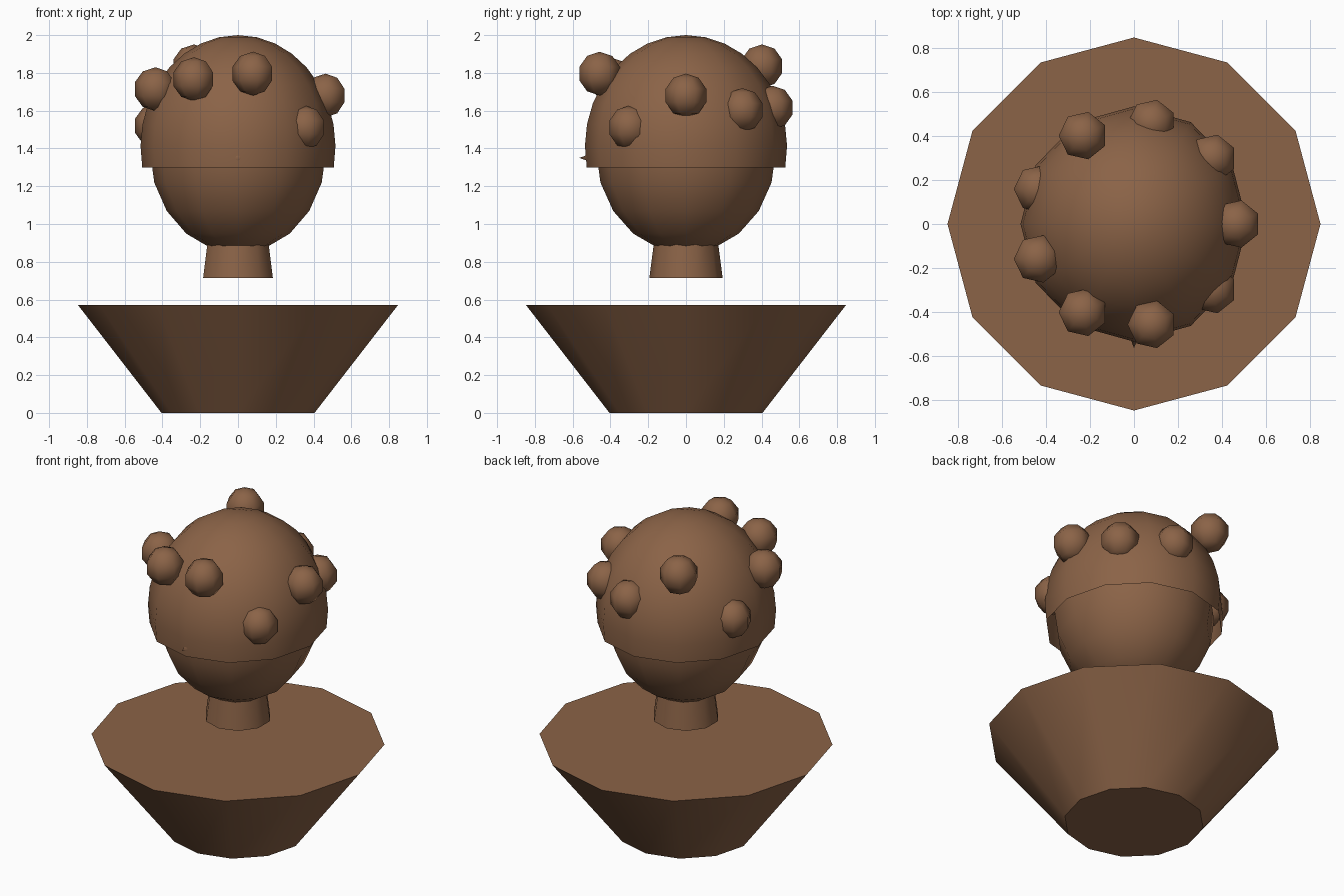
import bpy, bmesh, math

if "Cube" in bpy.data.objects:
    bpy.data.objects.remove(bpy.data.objects["Cube"])

brown = bpy.data.materials.new("warm brown")
brown.diffuse_color = (0.258, 0.125, 0.063, 1)
brown.use_nodes = True
brown.node_tree.nodes["Principled BSDF"].inputs["Base Color"].default_value = brown.diffuse_color


def lathe(name, profile, sides, start=0.0, sx=1.0, sy=1.0, loc=(0, 0, 0), rot=(0, 0, 0), smooth=60):
    """Revolve a bottom-to-top (radius, z) profile around z."""
    bm = bmesh.new()
    rings = []
    for r, z in profile:
        if r < 1e-5:
            rings.append([bm.verts.new((0, 0, z))] * sides)
        else:
            rings.append([bm.verts.new((r * sx * math.cos(start + math.tau * i / sides),
                                        r * sy * math.sin(start + math.tau * i / sides), z))
                          for i in range(sides)])
    for low, high in zip(rings, rings[1:]):
        for i in range(sides):
            j = (i + 1) % sides
            corners = list(dict.fromkeys((low[i], low[j], high[j], high[i])))
            bm.faces.new(corners)
    me = bpy.data.meshes.new(name)
    bm.to_mesh(me)
    bm.free()
    me.materials.append(brown)
    ob = bpy.data.objects.new(name, me)
    ob.location, ob.rotation_euler = loc, rot
    bpy.context.collection.objects.link(ob)
    bpy.ops.object.select_all(action='DESELECT')
    ob.select_set(True)
    bpy.context.view_layer.objects.active = ob
    bpy.ops.object.shade_smooth_by_angle(angle=math.radians(smooth))
    return ob


def arc(r, rz, start, end, steps):
    """Sphere profile between two polar angles measured from the bottom (degrees)."""
    pts = []
    for k in range(steps + 1):
        a = math.radians(start + (end - start) * k / steps)
        pts.append((r * math.sin(a), -rz * math.cos(a)))
    return pts


# Flared shoulders, closed top and bottom
lathe("shoulders", [(0, 0), (0.405, 0), (0.848, 0.572), (0, 0.572)], 12, smooth=40)

# Tapered neck, ten sided with a corner at the front
lathe("neck", [(0, 0.715), (0.194, 0.715), (0.162, 0.96), (0, 0.96)], 10,
      start=math.pi / 2, smooth=40)

# Head
lathe("head", arc(1, 0.54, 0, 180, 10), 12, sx=0.466, sy=0.476, loc=(0, 0, 1.386))

# Open hair shell over the head
lathe("hair_cap", arc(1, 0.59, 79.2, 180, 9), 12, sx=0.516, sy=0.535, loc=(0, 0, 1.41))

# Ring of hair curls, one every 40 degrees at varying heights
heights = [1.68, 1.603, 1.616, 1.835, 1.52, 1.714, 1.767, 1.796, 1.511]
for i, z in enumerate(heights):
    a = math.radians(40 * i)
    lathe(f"curl_{i + 1}", arc(0.116, 0.116, 0, 180, 5), 7, start=math.pi,
          loc=(0.464 * math.cos(a), 0.464 * math.sin(a), z))

# Nose, its tip just poking out at the front
lathe("nose", [(0, 0), (0.06, 0), (0, 0.165)], 8, loc=(0, -0.4, 1.35),
      rot=(math.pi / 2, 0, 0))
